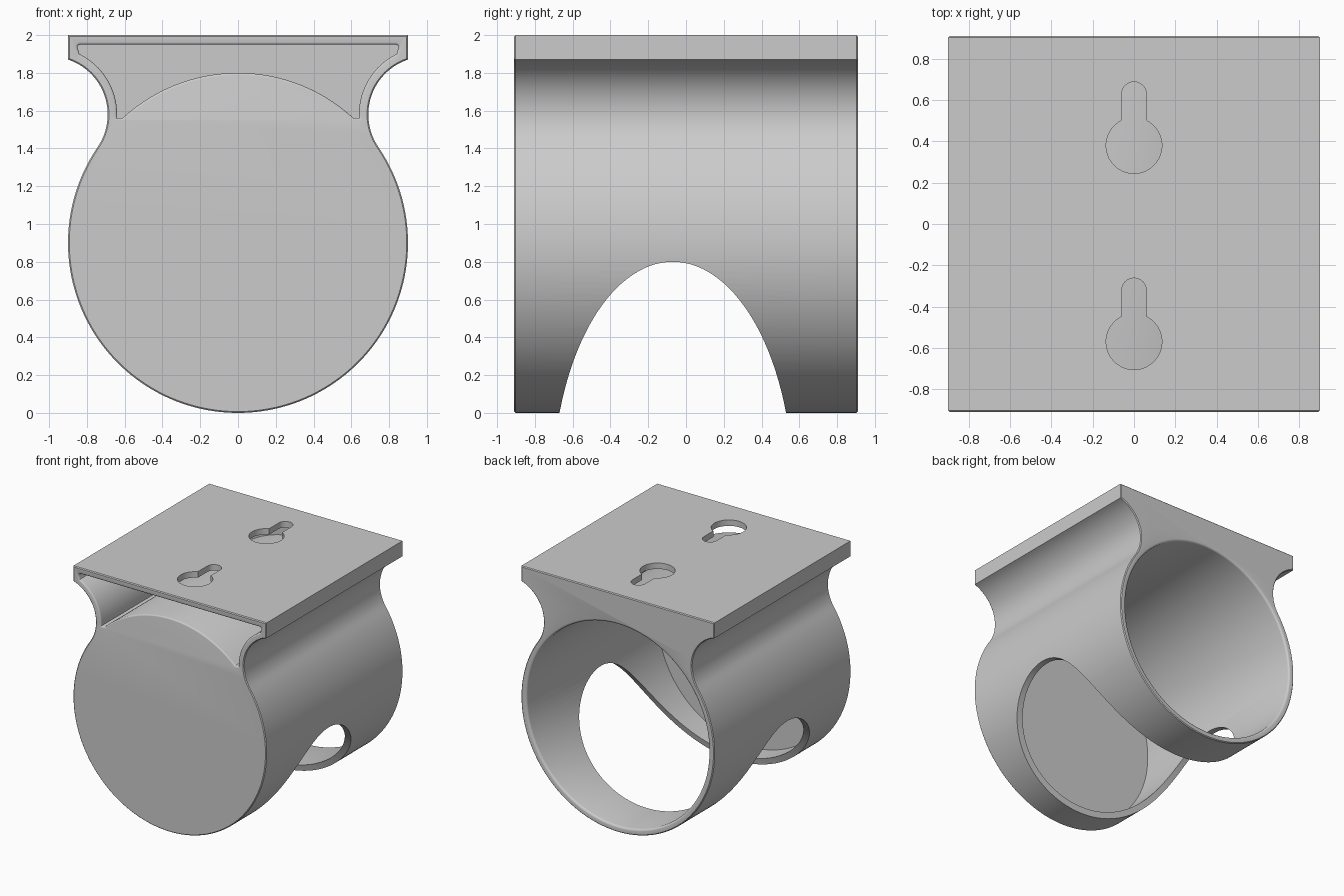
import bpy
import bmesh
from math import sin, cos, pi, radians, sqrt
from mathutils import Vector

if "Cube" in bpy.data.objects:
    bpy.data.objects.remove(bpy.data.objects["Cube"])

grey = bpy.data.materials.new("plain grey")
grey.use_nodes = True
grey.diffuse_color = (0.6, 0.6, 0.6, 1)
grey.node_tree.nodes["Principled BSDF"].inputs["Base Color"].default_value = (0.6, 0.6, 0.6, 1)

HALF = 0.91           # half length of the holder
R = 0.9               # outer tube radius and centre height
NECK = (0.996, 1.58)  # centre of the concave neck curve
NECK_R = 0.306


def arc(cx, cy, rx, start, end, n, ry=None):
    """Points on an arc, angles in degrees."""
    ry = ry or rx
    angles = [radians(start + (end - start) * i / n) for i in range(n + 1)]
    return [Vector((cx + rx * cos(a), cy + ry * sin(a))) for a in angles]


def mirrored(points):
    return [Vector((-p.x, p.y)) for p in reversed(points)]


def offset(points, d):
    """Grow a counter-clockwise outline by d."""
    if d == 0:
        return points
    out = []
    for i, p in enumerate(points):
        e1 = (p - points[i - 1]).normalized()
        e2 = (points[(i + 1) % len(points)] - p).normalized()
        n1, n2 = Vector((e1.y, -e1.x)), Vector((e2.y, -e2.x))
        out.append(p + (n1 + n2) * d / max(0.3, 1 + n1.dot(n2)))
    return out


def loft(name, points, sections, place):
    """Solid through copies of an outline; sections are (depth, growth)."""
    bm = bmesh.new()
    rings = [[bm.verts.new(place(p.x, p.y, t)) for p in offset(points, d)]
             for t, d in sections]
    n = len(points)
    for a, b in zip(rings, rings[1:]):
        for i in range(n):
            j = (i + 1) % n
            bm.faces.new((a[i], a[j], b[j], b[i]))
    bm.faces.new(rings[0])
    bm.faces.new(rings[-1])
    bmesh.ops.recalc_face_normals(bm, faces=bm.faces)
    mesh = bpy.data.meshes.new(name)
    bm.to_mesh(mesh)
    bm.free()
    mesh.materials.append(grey)
    obj = bpy.data.objects.new(name, mesh)
    bpy.context.collection.objects.link(obj)
    return obj


def along_y(u, v, t):
    return (u, t, v)


def along_x(u, v, t):
    return (t, u, v)


def along_z(u, v, t):
    return (u, v, t)


def rounded_mouth(y, side, r):
    """Sections of a quarter-round flare ending at y."""
    steps = [radians(a) for a in (0, 30, 60, 90)]
    return [(y - side * r * (1 - sin(a)), r * (1 - cos(a))) for a in steps] + [(y + side * 0.05, r)]


# Holder body: round tube, concave neck and top plate in one outline
tangent = 34.3
neck = arc(*NECK, NECK_R, 180 + tangent, 108.3, 28)
right = arc(0, R, R, -90, tangent, 60)[:-1] + neck + [Vector((0.9, 2))]
outline = right + mirrored(right)[:-1]
e = 0.007
holder = loft("holder_body", outline,
              [(-HALF, -e), (-HALF + e, 0), (HALF - e, 0), (HALF, -e)], along_y)

# Round cavity, open at the back and closed by the front wall
bore = arc(0, R, 0.848, 0, 360, 128)[:-1]
cutters = [loft("bore_cutter", bore, [(-0.84, 0)] + rounded_mouth(HALF, 1, 0.018), along_y)]

# Pocket between tube and plate, open at the front
wall = arc(*NECK, NECK_R + 0.05, 183, 116, 20)
side = wall + arc(0.835, 1.935, 0.015, 0, 90, 4)
crown = arc(0, R, R, 132.6, 47.4, 48)
pocket = crown + side + mirrored(side)
cutters.append(loft("pocket_cutter", pocket,
                    list(reversed(rounded_mouth(-HALF, -1, 0.012))) + [(0.85, 0)], along_y))

# Arched opening through both lower sides
arch = arc(-0.07, -0.4, 0.636, 0, 360, 128, 1.2)[:-1]
cutters.append(loft("arch_cutter", arch, [(-1.2, 0), (1.2, 0)], along_x))

# Keyhole slots through the top plate
for y in (0.38, -0.57):
    half_angle = 26.4
    keyhole = (arc(0, y, 0.135, 90 + half_angle, 450 - half_angle, 48)
               + arc(0, y + 0.248, 0.06, 0, 180, 16))
    cutters.append(loft("keyhole_cutter", keyhole, [(1.9, 0), (2.1, 0)], along_z))

# Cut the body, then remove the cutters
bpy.context.view_layer.objects.active = holder
for cutter in cutters:
    cutter.hide_render = True
    mod = holder.modifiers.new("cut", "BOOLEAN")
    mod.operation = "DIFFERENCE"
    mod.solver = "EXACT"
    mod.object = cutter
    bpy.ops.object.modifier_apply(modifier=mod.name)
    bpy.data.objects.remove(cutter)

bpy.ops.object.select_all(action="DESELECT")
holder.select_set(True)
bpy.ops.object.shade_smooth_by_angle(angle=radians(32))
